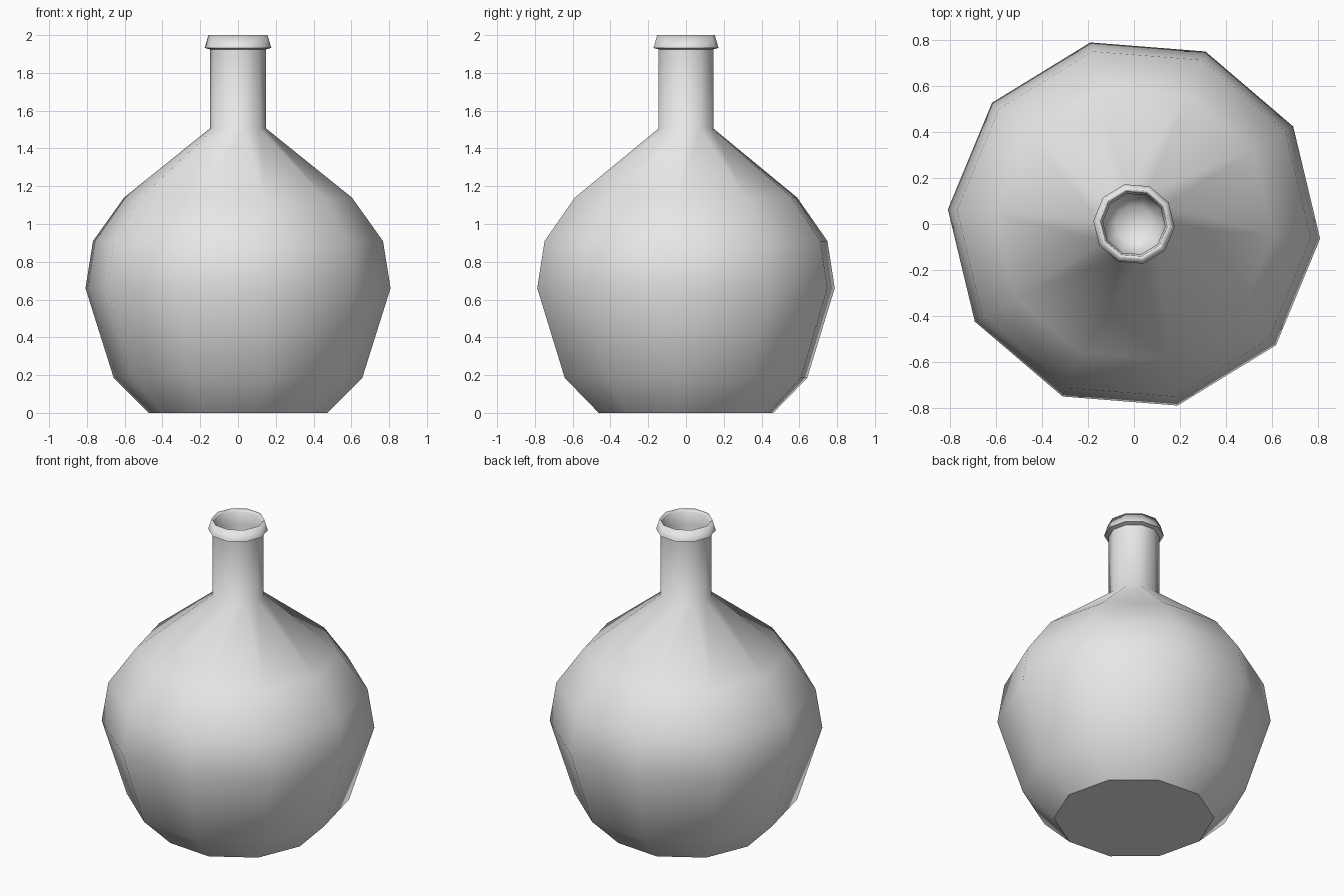
import bpy
import bmesh
from math import cos, sin, radians, tau

cube = bpy.data.objects.get("Cube")
if cube:
    bpy.data.objects.remove(cube, do_unlink=True)

SIDES = 10
PHASE = radians(-4.5)

grey = bpy.data.materials.new("plain grey")
grey.use_nodes = True
colour = (0.8, 0.8, 0.8, 1.0)
grey.diffuse_color = colour
grey.node_tree.nodes["Principled BSDF"].inputs["Base Color"].default_value = colour

# Radius and height, from the foot up over the lip and down inside the neck
body = [(0.475, 0.0), (0.66, 0.185), (0.81, 0.66), (0.77, 0.91), (0.605, 1.14)]
neck = [(0.15, 1.505), (0.15, 1.925)]
lip = [(0.177, 1.932), (0.157, 2.0), (0.144, 1.985)]
inside = [(0.135, 1.9), (0.135, 1.52), (0.08, 1.45)]
profile = body + neck + lip + inside

bm = bmesh.new()
rings = []
for radius, height in profile:
    angles = [PHASE + tau * i / SIDES for i in range(SIDES)]
    rings.append([bm.verts.new((radius * cos(a), radius * sin(a), height)) for a in angles])

# Walls
for low, high in zip(rings, rings[1:]):
    for i in range(SIDES):
        j = (i + 1) % SIDES
        bm.faces.new((low[i], low[j], high[j], high[i])).smooth = True

# Flat foot and the closed end of the inner hollow
foot = bm.faces.new(rings[0][::-1])
bm.faces.new(rings[-1]).smooth = True

# Crisp edges round the foot and under the lip
crisp = [rings[0], rings[len(body) + 1], rings[len(body) + 2]]
for ring in crisp:
    for i in range(SIDES):
        bm.edges.get((ring[i], ring[(i + 1) % SIDES])).smooth = False

mesh = bpy.data.meshes.new("bottle")
bm.to_mesh(mesh)
bm.free()
mesh.materials.append(grey)
bottle = bpy.data.objects.new("bottle", mesh)
bpy.context.collection.objects.link(bottle)
